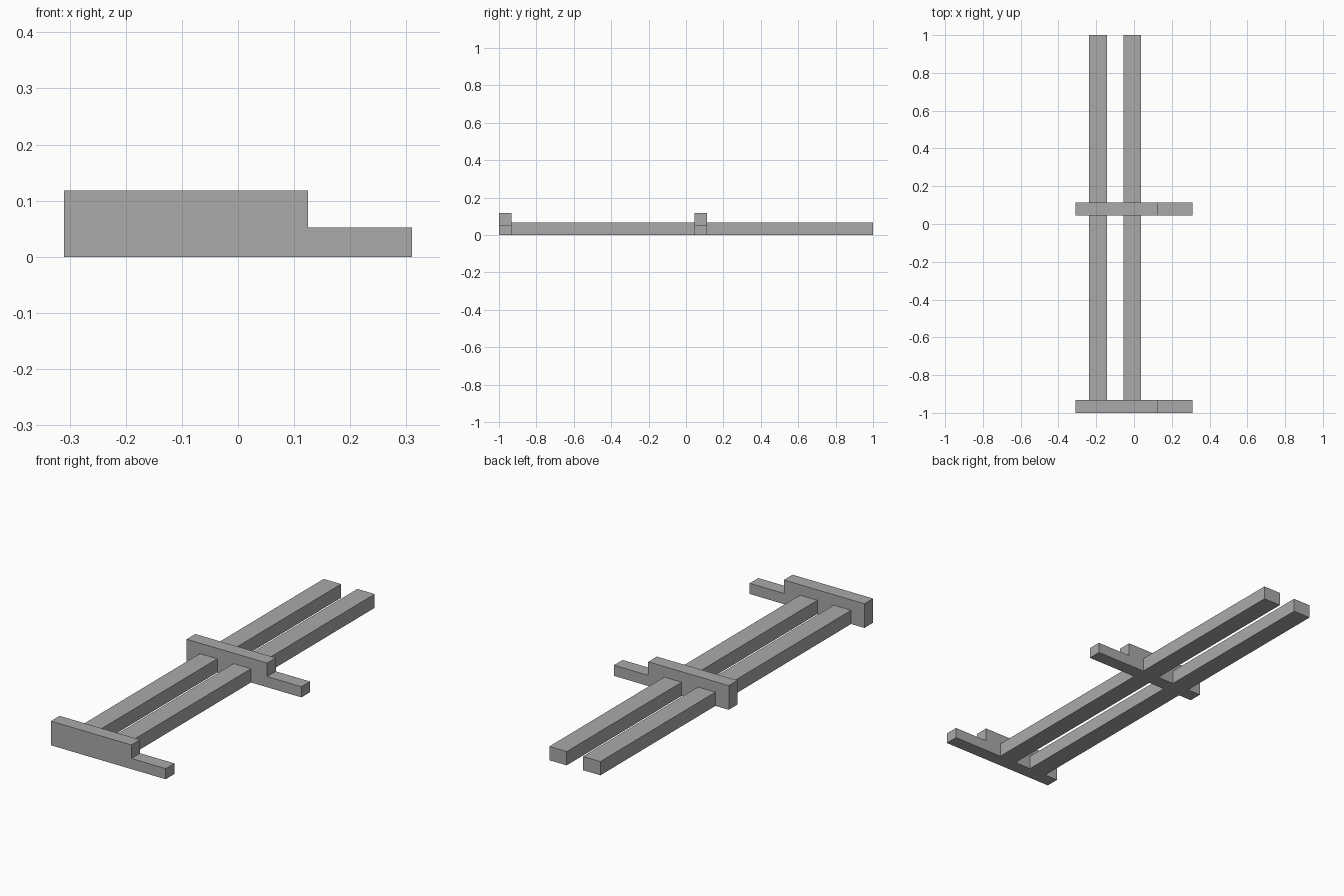
import bpy
import bmesh

cube = bpy.data.objects.get("Cube")
if cube:
    bpy.data.objects.remove(cube, do_unlink=True)

grey = bpy.data.materials.new("plain_grey")
grey.use_nodes = True
grey.diffuse_color = (0.4, 0.4, 0.4, 1)
grey.node_tree.nodes["Principled BSDF"].inputs["Base Color"].default_value = (0.4, 0.4, 0.4, 1)


def extrude_profile(name, profile, y_front, y_back):
    """Extrude an x-z outline along y into a closed solid."""
    mesh = bpy.data.meshes.new(name)
    bm = bmesh.new()
    face = bm.faces.new([bm.verts.new((x, y_front, z)) for x, z in profile])
    result = bmesh.ops.extrude_face_region(bm, geom=[face], use_keep_orig=True)
    moved = [v for v in result["geom"] if isinstance(v, bmesh.types.BMVert)]
    bmesh.ops.translate(bm, verts=moved, vec=(0, y_back - y_front, 0))
    bmesh.ops.recalc_face_normals(bm, faces=bm.faces)
    bm.to_mesh(mesh)
    bm.free()
    mesh.materials.append(grey)
    obj = bpy.data.objects.new(name, mesh)
    bpy.context.collection.objects.link(obj)
    return obj


# Stepped crossbars: a tall block with a low arm on the left
HALF, STEP, TOP, ARM = 0.31, 0.125, 0.118, 0.052
THICK = 0.067
outline = [(-HALF, 0), (HALF, 0), (HALF, ARM), (STEP, ARM), (STEP, TOP), (-HALF, TOP)]
for name, y in (("front_crossbar", -1.0), ("middle_crossbar", 0.046)):
    extrude_profile(name, outline, y, y + THICK)

# Two long parallel rails
WIDTH, HEIGHT = 0.094, 0.067
for name, x in (("right_rail", -0.238), ("left_rail", -0.056)):
    section = [(x, 0), (x + WIDTH, 0), (x + WIDTH, HEIGHT), (x, HEIGHT)]
    extrude_profile(name, section, -1 + THICK, 1.0)
